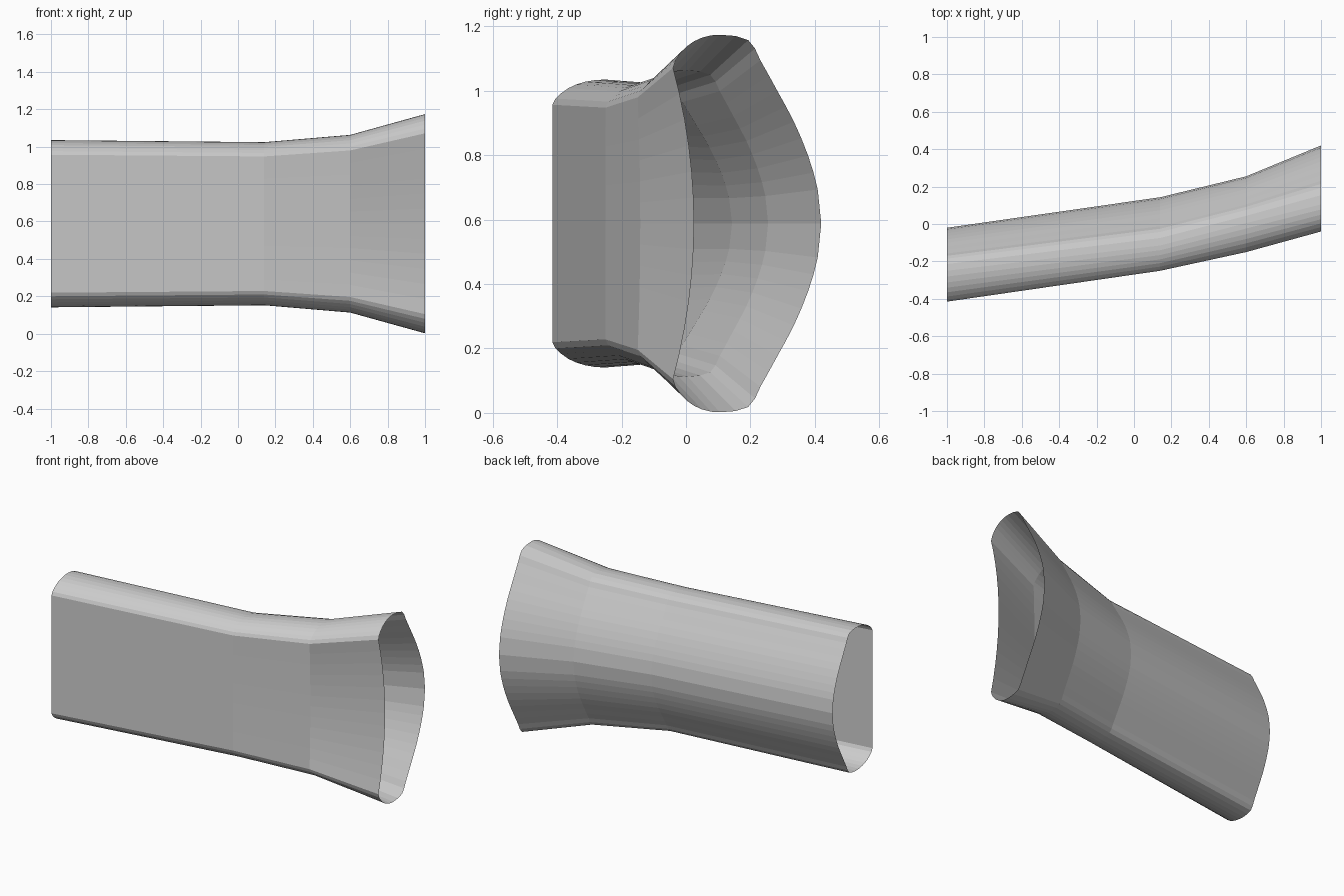
import bpy, bmesh
from mathutils import Vector

if "Cube" in bpy.data.objects:
    bpy.data.objects.remove(bpy.data.objects["Cube"])

# Stations along the tube: x, front y, crown y, back y, half height, front inward bow
STATIONS = [
    (-1.0, -0.415, -0.25, -0.02, 0.447, 0.0),
    (0.14, -0.25, -0.115, 0.143, 0.436, 0.0),
    (0.60, -0.15, 0.005, 0.255, 0.475, 0.008),
    (1.0, -0.04, 0.105, 0.42, 0.586, 0.065),
]
MID_Z = 0.588

# Upper half of the D section: u = -1 front, 0 crown, 1 back; v = height fraction
CORNER = [(-1, 0.825), (-0.94, 0.868), (-0.7, 0.94), (-0.38, 0.985), (0, 1.0),
          (0.28, 0.972), (0.40, 0.865), (0.57, 0.70), (0.73, 0.54),
          (0.87, 0.36), (0.965, 0.18), (1.0, 0.0)]


def refine(pts):
    """Insert one Catmull-Rom midpoint in every span."""
    out = []
    for i in range(len(pts) - 1):
        a, b = Vector(pts[i]), Vector(pts[i + 1])
        p = Vector(pts[i - 1]) if i else a
        n = Vector(pts[i + 2]) if i + 2 < len(pts) else b
        out += [a, (9 * (a + b) - p - n) / 16 if 0 < i < len(pts) - 2 else (a + b) / 2]
    return out + [Vector(pts[-1])]


upper = refine(CORNER)
lower = [Vector((p.x, -p.y)) for p in reversed(upper[:-1])]
front = [Vector((-1, 0.825 * (k / 6 - 1))) for k in range(1, 12)]
section = upper + lower + front


def ring(bm, x, fy, cy, by, h, bow):
    verts = []
    for i, p in enumerate(section):
        y = cy + p.x * ((by - cy) if p.x > 0 else (cy - fy))
        if i >= len(upper) + len(lower):
            y += bow * (1 - (p.y / 0.825) ** 2)
        verts.append(bm.verts.new((x, y, MID_Z + p.y * h)))
    return verts


# Open-ended flared tube lofted through the stations
bm = bmesh.new()
rings = [ring(bm, *s) for s in STATIONS]
n = len(section)
for a, b in zip(rings, rings[1:]):
    for i in range(n):
        j = (i + 1) % n
        bm.faces.new((a[i], b[i], b[j], a[j]))
bmesh.ops.recalc_face_normals(bm, faces=bm.faces)
mesh = bpy.data.meshes.new("flared_tube")
bm.to_mesh(mesh)
bm.free()
tube = bpy.data.objects.new("flared_tube", mesh)
bpy.context.collection.objects.link(tube)
